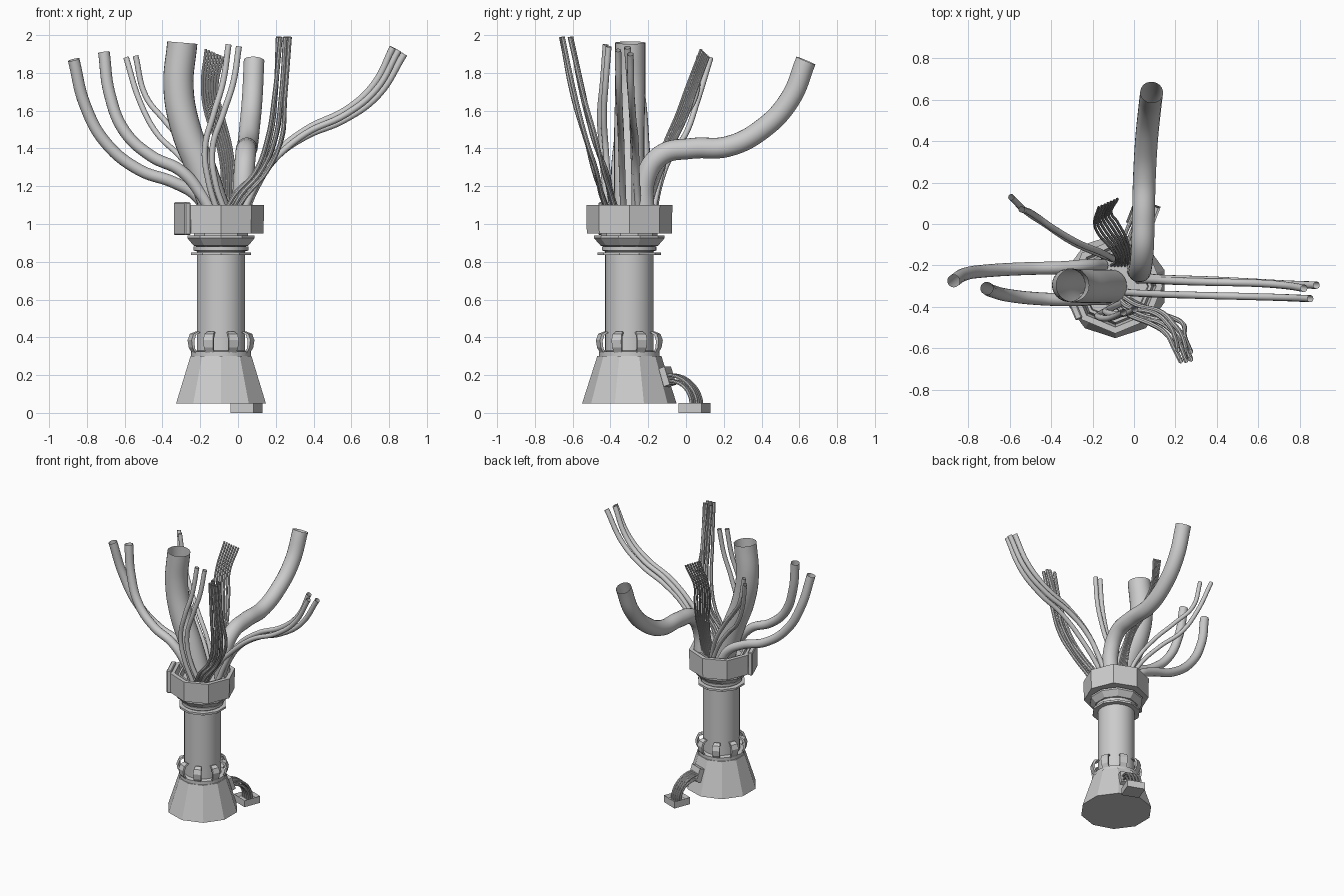
import bpy, bmesh, random
from math import cos, sin, pi, radians
from mathutils import Vector, Matrix

if "Cube" in bpy.data.objects:
    bpy.data.objects.remove(bpy.data.objects["Cube"])

random.seed(3)
CX, CY = -0.09, -0.30


def mesh_object(name, bm, smooth=False):
    bmesh.ops.remove_doubles(bm, verts=bm.verts, dist=1e-5)
    bmesh.ops.recalc_face_normals(bm, faces=bm.faces)
    me = bpy.data.meshes.new(name)
    bm.to_mesh(me)
    bm.free()
    ob = bpy.data.objects.new(name, me)
    bpy.context.collection.objects.link(ob)
    if smooth:
        activate(ob)
        bpy.ops.object.shade_smooth_by_angle(angle=radians(35))
    return ob


def activate(ob):
    bpy.ops.object.select_all(action='DESELECT')
    ob.select_set(True)
    bpy.context.view_layer.objects.active = ob


def lathe(name, profile, sides, smooth=False):
    """Revolve (radius, z) points round the column axis, one corner facing front."""
    bm = bmesh.new()
    rings = []
    for r, z in profile:
        rings.append([bm.verts.new((CX + r * cos(2 * pi * i / sides - pi / 2),
                                    CY + r * sin(2 * pi * i / sides - pi / 2), z))
                      for i in range(sides)])
    for a, b in zip(rings, rings[1:]):
        for i in range(sides):
            j = (i + 1) % sides
            bm.faces.new((a[i], a[j], b[j], b[i]))
    return mesh_object(name, bm, smooth)


def box(name, size, place, bevel=0.0):
    bm = bmesh.new()
    bmesh.ops.create_cube(bm, size=1, matrix=place @ Matrix.Diagonal((*size, 1)))
    if bevel:
        bmesh.ops.bevel(bm, geom=bm.edges[:], offset=bevel, segments=1, affect='EDGES')
    return mesh_object(name, bm)


def tube(name, points, r, sides=12):
    cu = bpy.data.curves.new(name, 'CURVE')
    cu.dimensions = '3D'
    cu.bevel_depth = r
    cu.bevel_resolution = max(0, sides // 2 - 2)
    cu.resolution_u = 7
    sp = cu.splines.new('BEZIER')
    sp.bezier_points.add(len(points) - 1)
    for p, co in zip(sp.bezier_points, points):
        p.co = co
        p.handle_left_type = p.handle_right_type = 'AUTO'
    ob = bpy.data.objects.new(name, cu)
    bpy.context.collection.objects.link(ob)
    activate(ob)
    bpy.ops.object.convert(target='MESH')
    bpy.ops.object.shade_smooth_by_angle(angle=radians(40))


def shifted(points, offsets):
    """Move each path point by its own offset."""
    return [tuple(Vector(p) + Vector(o)) for p, o in zip(points, offsets)]


# base, column, neck and collar
lathe("base", [(0, .05), (.25, .05), (.17, .30), (0, .30)], 10)
lathe("base_ring", [(.13, .29), (.16, .30), (.16, .325), (.13, .33)], 20, True)
lathe("column", [(.128, .29), (.128, .96)], 32, True)
lathe("neck_ring", [(.128, .835), (.168, .835), (.168, .85), (.128, .85)], 10)
lathe("neck_ring_small", [(.128, .855), (.145, .86), (.145, .88), (.128, .88)], 20, True)
lathe("neck_flange", [(.128, .88), (.152, .885), (.187, .925), (.187, .938),
                      (.15, .938), (.15, .955)], 10)
lathe("collar", [(.12, .95), (.225, .95), (.228, 1.10), (.197, 1.10),
                 (.185, 1.04), (0, 1.04)], 8)
lathe("collar_inner_rim", [(.185, 1.04), (.175, 1.085), (.16, 1.085), (.155, 1.04)], 8)

# panel on the collar's left-front face
a = radians(202.5)
box("collar_panel", (.035, .16, .175),
    Matrix.Translation((CX + .222 * cos(a), CY + .222 * sin(a), 1.028))
    @ Matrix.Rotation(a, 4, 'Z'), .006)

# bowed clips round the foot of the column
for k in range(8):
    a = 2 * pi * (k + .5) / 8
    out, side = Vector((cos(a), sin(a), 0)), Vector((-sin(a), cos(a), 0))
    axis = Vector((CX, CY, 0))
    path = [(.155, .315, .022), (.174, .345, .026), (.18, .385, .028),
            (.168, .418, .026), (.14, .43, .02)]
    bm = bmesh.new()
    rows = []
    for r, z, w in path:
        rows.append([bm.verts.new(axis + out * (r + t) + side * s * w + Vector((0, 0, z + t * .3)))
                     for t, s in ((0, -1), (0, 1), (-.015, 1), (-.015, -1))])
    for p, q in zip(rows, rows[1:]):
        for i in range(4):
            bm.faces.new((p[i], p[(i + 1) % 4], q[(i + 1) % 4], q[i]))
    bm.faces.new(rows[0])
    bm.faces.new(rows[-1])
    mesh_object(f"column_clip_{k}", bm)

# plug at the back: open tray, socket on the base and loose wires
turn = Matrix.Rotation(radians(-21), 4, 'Z')
bm = bmesh.new()
bmesh.ops.create_cube(bm, size=1, matrix=Matrix.Translation((.045, .045, .026)) @ turn
                      @ Matrix.Diagonal((.13, .13, .052, 1)))
bm.normal_update()
top = [f for f in bm.faces if f.normal.z > .9]
bmesh.ops.inset_region(bm, faces=top, thickness=.014)
bmesh.ops.translate(bm, verts=top[0].verts[:], vec=(0, 0, -.025))
mesh_object("plug_tray", bm)
box("base_socket", (.10, .05, .10), Matrix.Translation((-.02, -.105, .19)) @ turn
    @ Matrix.Rotation(radians(18), 4, 'X'))
for k in range(8):
    s = turn @ Vector(((k % 4 - 1.5) * .024, 0, 0))
    d = .03 * (k // 4)
    tube(f"plug_wire_{k}", [tuple(Vector(p) + s) for p in (
        (-.03, -.12, .20 - d), (0, -.04, .193 - d), (.025, .025 - d * .6, .15 - d * .6),
        (.04, .065 - d, .08), (.043, .07 - d, .025))], .009, 8)

# large hoses
tube("trunk_hose", [(-.11, -.30, 1.04), (-.19, -.30, 1.28), (-.275, -.30, 1.5),
                    (-.315, -.295, 1.72), (-.295, -.295, 1.96)], .08, 24)
tube("rear_hose", [(.02, -.22, 1.04), (.03, -.215, 1.24), (.04, -.13, 1.365),
                   (.045, .03, 1.40), (.05, .22, 1.41), (.06, .40, 1.50),
                   (.075, .55, 1.66), (.085, .635, 1.865)], .055, 20)
tube("left_hose_outer", [(-.15, -.20, 1.04), (-.22, -.20, 1.15), (-.34, -.21, 1.22),
                         (-.52, -.215, 1.285), (-.70, -.225, 1.43),
                         (-.81, -.24, 1.63), (-.87, -.275, 1.87)], .031, 16)
tube("left_hose_inner", [(-.13, -.36, 1.04), (-.19, -.36, 1.15), (-.30, -.365, 1.28),
                         (-.46, -.36, 1.36), (-.60, -.345, 1.49),
                         (-.68, -.325, 1.69), (-.71, -.31, 1.91)], .031, 16)

# right-hand cables
tube("right_cable_0", [(.02, -.27, 1.04), (.08, -.27, 1.18), (.19, -.275, 1.36), (.36, -.28, 1.50),
                       (.58, -.285, 1.61), (.72, -.295, 1.74), (.82, -.31, 1.935)], .018)
tube("right_cable_1", [(.03, -.25, 1.04), (.10, -.26, 1.20), (.20, -.265, 1.35), (.36, -.27, 1.465),
                       (.56, -.28, 1.55), (.74, -.29, 1.68), (.88, -.295, 1.90)], .018)
tube("right_cable_2", [(-.04, -.33, 1.04), (.05, -.335, 1.18), (.18, -.34, 1.33), (.36, -.345, 1.48),
                       (.57, -.35, 1.58), (.73, -.355, 1.71), (.85, -.36, 1.92)], .017)

# upright front cables
tube("front_cable_0", [(-.10, -.40, 1.04), (-.155, -.43, 1.22), (-.175, -.445, 1.40),
                       (-.13, -.455, 1.58), (-.08, -.44, 1.75), (-.05, -.425, 1.95)], .016)
tube("front_cable_1", [(-.06, -.38, 1.04), (-.12, -.41, 1.22), (-.135, -.425, 1.40),
                       (-.08, -.435, 1.58), (-.025, -.425, 1.75), (.005, -.41, 1.94)], .016)

# rear-left cables
path = [(-.10, -.17, 1.04), (-.18, -.14, 1.20), (-.31, -.08, 1.36), (-.43, .00, 1.48),
        (-.52, .06, 1.65), (-.592, .13, 1.88)]
tube("rear_left_cable_0", path, .015)
tube("rear_left_cable_1", shifted(path, [(.02, -.01, 0), (.03, .0, .03), (.04, -.01, .05),
                                         (.04, -.02, .07), (.03, -.01, .03), (.05, -.06, .01)]), .015)
# front-right bundle
path = [(-.05, -.38, 1.04), (.01, -.42, 1.15), (.12, -.455, 1.28), (.195, -.51, 1.45),
        (.225, -.57, 1.68), (.245, -.635, 1.99)]
for k in range(6):
    u, v = (k % 3 - 1) * .03, (k // 3 - .5) * .05
    tube(f"front_right_cable_{k}", shifted(path, [
        (u * f + random.uniform(-.01, .01), v * f + random.uniform(-.008, .008), 0)
        for f in (.8, .9, 1, 1, .9, 1)]), .012, 8)

# thin ribbon of wires at the back
path = [(-.06, -.20, 1.04), (-.05, -.165, 1.20), (-.07, -.10, 1.40), (-.125, -.02, 1.58),
        (-.15, .03, 1.72), (-.125, .10, 1.905)]
for k in range(7):
    t = (k - 3) / 3
    tube(f"ribbon_wire_{k}", shifted(path, [
        (.05 * t, 0, 0), (.035 * t, .01 * t, 0), (.035 * t, .025 * t, 0), (.045 * t, .03 * t, 0),
        (.04 * t, .025 * t, -.01 * t), (.045 * t, .02 * t, -.02 * t)]), .007, 8)
